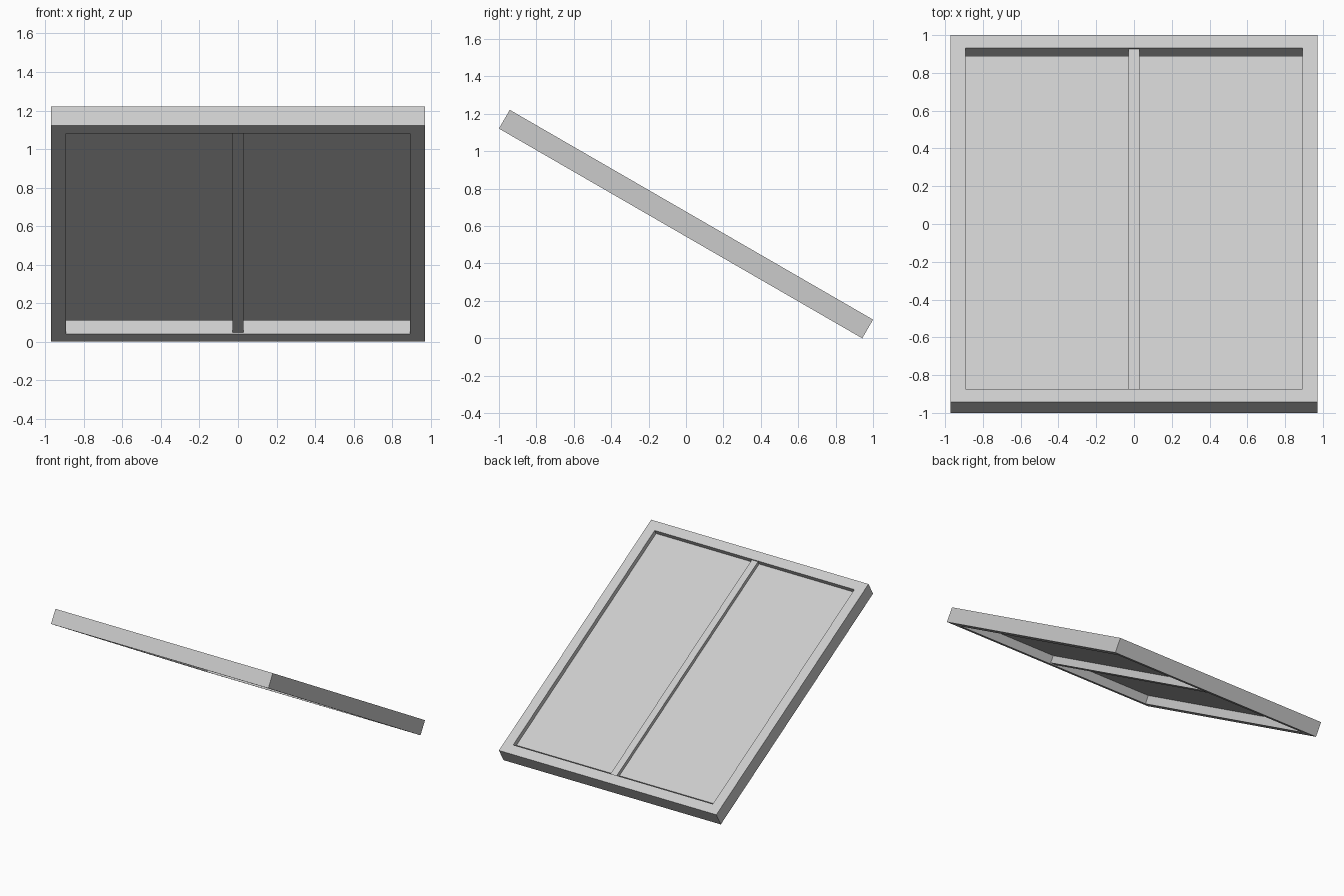
import bpy, math
from mathutils import Matrix, Vector

if "Cube" in bpy.data.objects:
    bpy.data.objects.remove(bpy.data.objects["Cube"])

HALF_W = 0.971      # half width across x
LENGTH = 2.243      # along the slope
DEPTH = 0.1155      # frame thickness
BAR = 0.079         # frame bar width
TILT = Matrix.Translation((0, 0, 0.6105)) @ Matrix.Rotation(math.radians(-30), 4, 'X')

grey = bpy.data.materials.new("light_grey")
grey.diffuse_color = (0.6, 0.6, 0.6, 1)
grey.use_nodes = True
grey.node_tree.nodes["Principled BSDF"].inputs["Base Color"].default_value = grey.diffuse_color


def finish(name, verts, faces):
    """Make a tilted mesh part from points in the frame's own plane."""
    mesh = bpy.data.meshes.new(name)
    mesh.from_pydata([TILT @ Vector(v) for v in verts], [], faces)
    mesh.materials.append(grey)
    obj = bpy.data.objects.new(name, mesh)
    bpy.context.collection.objects.link(obj)
    return obj


def box(name, x0, x1, y0, y1, z0, z1):
    verts = [(x, y, z) for z in (z0, z1) for x, y in ((x0, y0), (x1, y0), (x1, y1), (x0, y1))]
    sides = [(i, (i + 1) % 4, (i + 1) % 4 + 4, i + 4) for i in range(4)]
    return finish(name, verts, [(3, 2, 1, 0), (4, 5, 6, 7)] + sides)


# Outer frame: one rectangular ring with square inner and outer walls
hx, hy, hz = HALF_W, LENGTH / 2, DEPTH / 2
ix, iy = hx - BAR, hy - BAR
corners = ((-1, -1), (1, -1), (1, 1), (-1, 1))
loops = ((hx, hy, -hz), (hx, hy, hz), (ix, iy, hz), (ix, iy, -hz))
verts = [(sx * x, sy * y, z) for x, y, z in loops for sx, sy in corners]
faces = []
for a in range(4):
    b = (a + 1) % 4
    for i in range(4):
        j = (i + 1) % 4
        faces.append((a * 4 + i, a * 4 + j, b * 4 + j, b * 4 + i))
finish("frame", verts, faces)

# Central divider, set back slightly from both frame faces
box("divider", -0.028, 0.028, -iy, iy, -hz + 0.009, hz - 0.009)

# Two panes, stopping just short of the lower bar
for side, x0, x1 in (("left", -ix, -0.028), ("right", 0.028, ix)):
    box(side + "_pane", x0, x1, -iy, iy - 0.027, hz - 0.05, hz - 0.037)
